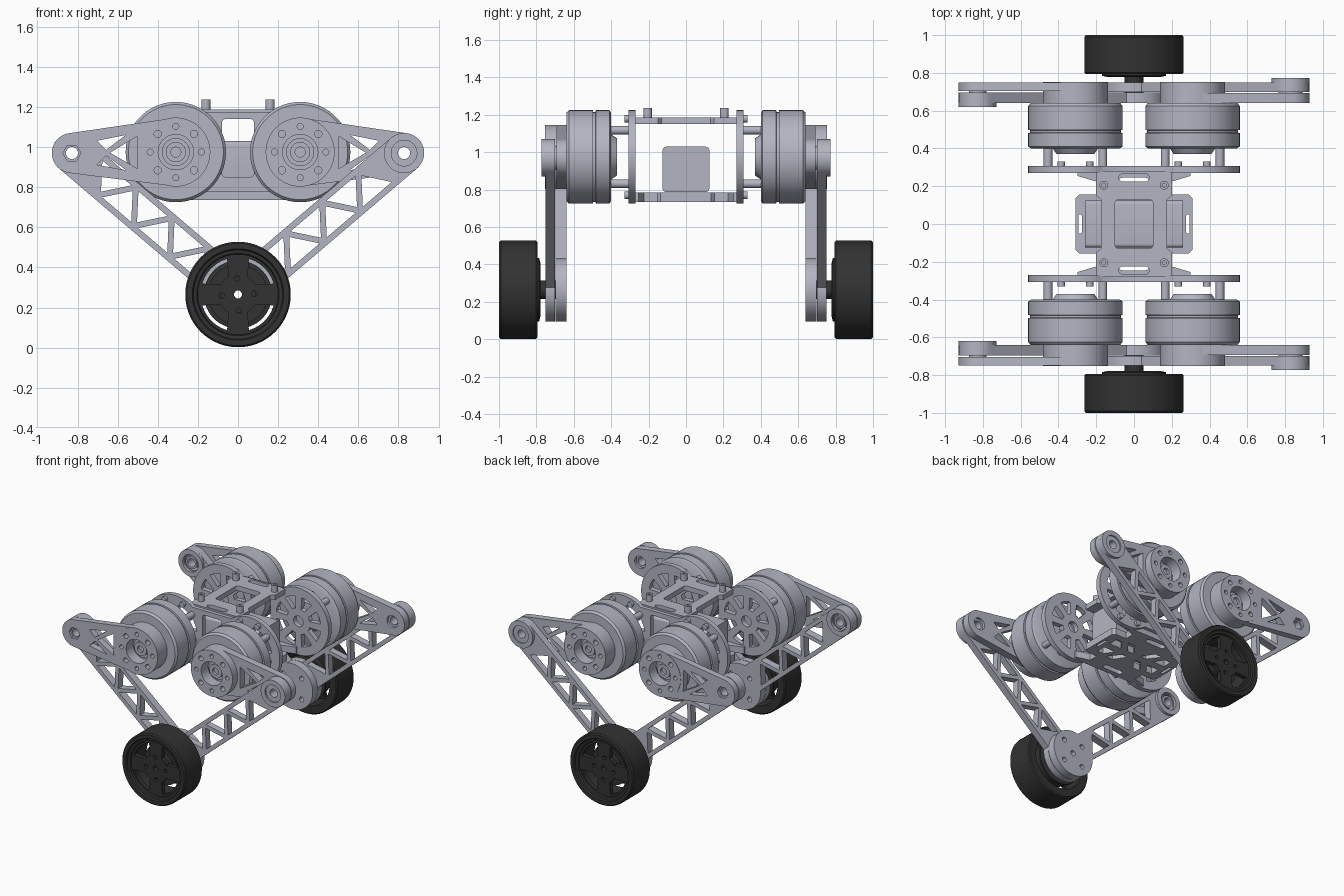
import bpy, bmesh, math
from math import pi, cos, sin, acos, atan2, hypot, radians

if "Cube" in bpy.data.objects:
    bpy.data.objects.remove(bpy.data.objects["Cube"])


def material(name, col):
    m = bpy.data.materials.new(name)
    m.use_nodes = True
    m.diffuse_color = (*col, 1)
    m.node_tree.nodes["Principled BSDF"].inputs["Base Color"].default_value = (*col, 1)
    return m


METAL = material("grey metal", (0.45, 0.46, 0.54))
RUBBER = material("black rubber", (0.032, 0.032, 0.032))


def finish(name, bm, mat):
    """Clean a bmesh and turn it into a shaded object."""
    bmesh.ops.remove_doubles(bm, verts=bm.verts, dist=1e-5)
    bmesh.ops.recalc_face_normals(bm, faces=bm.faces)
    me = bpy.data.meshes.new(name)
    bm.to_mesh(me)
    bm.free()
    me.materials.clear()
    me.materials.append(mat)
    ob = bpy.data.objects.new(name, me)
    bpy.context.collection.objects.link(ob)
    bpy.ops.object.select_all(action='DESELECT')
    ob.select_set(True)
    bpy.context.view_layer.objects.active = ob
    bpy.ops.object.shade_smooth_by_angle(angle=radians(35))
    return ob


def arc(cx, cy, r, a0, a1, n=40):
    return [(cx + r * cos(a0 + (a1 - a0) * i / n), cy + r * sin(a0 + (a1 - a0) * i / n))
            for i in range(n + 1)]


def circle(cx, cy, r, n=32):
    return arc(cx, cy, r, 0, 2 * pi, n)[:-1]


def rect(x0, y0, x1, y1, r=0.02):
    """Rounded rectangle outline."""
    return (arc(x1 - r, y1 - r, r, 0, pi / 2, 5) + arc(x0 + r, y1 - r, r, pi / 2, pi, 5)
            + arc(x0 + r, y0 + r, r, pi, 1.5 * pi, 5) + arc(x1 - r, y0 + r, r, 1.5 * pi, 2 * pi, 5))


def sector(cx, cy, r0, r1, mid, half_in, half_out):
    return (arc(cx, cy, r1, mid - half_out, mid + half_out, 12)
            + arc(cx, cy, r0, mid + half_in, mid - half_in, 8))


def plate(name, loops, a, b, upright=True, mat=METAL):
    """Flat plate with holes: first loop is the outline; spans a..b along y (upright) or z."""
    cu = bpy.data.curves.new(name, 'CURVE')
    cu.dimensions, cu.fill_mode, cu.extrude = '2D', 'BOTH', abs(b - a) / 2
    for pts in loops:
        sp = cu.splines.new('POLY')
        sp.points.add(len(pts) - 1)
        for p, (x, y) in zip(sp.points, pts):
            p.co = (x, y, 0, 1)
        sp.use_cyclic_u = True
    tmp = bpy.data.objects.new(name + "_curve", cu)
    bpy.context.collection.objects.link(tmp)
    me = bpy.data.meshes.new_from_object(tmp.evaluated_get(bpy.context.evaluated_depsgraph_get()))
    bm = bmesh.new()
    bm.from_mesh(me)
    bpy.data.objects.remove(tmp)
    bpy.data.curves.remove(cu)
    bpy.data.meshes.remove(me)
    mid = (a + b) / 2
    for v in bm.verts:
        x, y, z = v.co
        v.co = (x, mid - z, y) if upright else (x, y, mid + z)
    return finish(name, bm, mat)


def lathe(name, profile, cx, cz, s, mat=METAL, n=64):
    """Turn a closed (radius, y) profile round an axis along y; s is the end of the model."""
    bm = bmesh.new()
    rings = [[bm.verts.new((cx + r * cos(2 * pi * i / n), s * y, cz + r * sin(2 * pi * i / n)))
              for i in range(n)] for r, y in profile]
    for k in range(len(rings)):
        p, q = rings[k - 1], rings[k]
        for i in range(n):
            j = (i + 1) % n
            bm.faces.new((p[i], p[j], q[j], q[i]))
    return finish(name, bm, mat)


def rod(name, cx, cz, r, y0, y1, s, n=20):
    return lathe(name, [(0, y0), (r, y0), (r, y1), (0, y1)], cx, cz, s, METAL, n)


def arm(name, A, B, r1, r2, a, b, holes, rounds, y0, y1):
    """Arm from A to B; holes are polygons in (along, across) coordinates from A."""
    th = atan2(B[1] - A[1], B[0] - A[0])
    loops = [arc(*B, r2, th - b, th + b) + arc(*A, r1, th + a, th + 2 * pi - a)]
    for h in holes:
        loops.append([(A[0] + u * cos(th) - v * sin(th), A[1] + u * sin(th) + v * cos(th))
                      for u, v in h])
    return plate(name, loops + rounds, y0, y1)


MX, MZ = 0.31, 0.975          # motor axis
KX, KZ = 0.828, 0.97          # knee axis
AZ = 0.265                    # wheel axle height
L1, L2 = KX - MX, hypot(KX, KZ - AZ)

# truss openings
upper_holes = [[(0.19, 0), (0.325, -0.08), (0.325, 0.08)]]
for q in (1, -1):
    upper_holes.append([(0.125, 0.06 * q), (0.27, 0.088 * q), (0.17, 0.014 * q)])
lower_holes = []
for i in range(6):
    u, v = 0.14 + i * 0.118, 0.07 * (-1) ** i
    lower_holes.append([(u, v), (u + 0.19, v), (u + 0.095, -v * 0.75)])

for s, end in ((-1, "front"), (1, "back")):
    for m, side in ((1, "left"), (-1, "right")):
        tag = f"{end}_{side}"
        cx, K, M, W = m * MX, (m * KX, KZ), (m * MX, MZ), (0, AZ)
        # motor body, rear boss, mounting posts and screws
        lathe("motor_" + tag, [(0, .40), (.235, .40), (.25, .41), (.25, .482), (.24, .484),
                               (.24, .496), (.25, .498), (.25, .625), (.237, .64), (0, .64)],
              cx, MZ, s, n=72)
        lathe("motor_boss_" + tag, [(.04, .37), (.1, .37), (.12, .40), (.04, .40)], cx, MZ, s)
        for i in (1, -1):
            for k in (1, -1):
                rod("mount_post_" + tag, cx + i * .145, MZ + k * .143, .023, .30, .41, s)
                rod("mount_screw_" + tag, cx + i * .075, MZ + k * .205, .02, .29, .33, s, 12)
        # output hub with bolt circle and stepped bearing
        bolts = [circle(cx + .128 * cos(i * pi / 4), MZ + .128 * sin(i * pi / 4),
                        .018 if i % 2 else .015, 14) for i in range(8)]
        plate("output_hub_" + tag, [circle(cx, MZ, .172, 64), circle(cx, MZ, .088)] + bolts,
              s * .638, s * .753)
        lathe("output_bearing_" + tag, [(0, .63), (.09, .63), (.09, .67), (.07, .67), (.07, .69),
                                        (.05, .69), (.05, .71), (.025, .71), (.025, .69), (0, .69)],
              cx, MZ, s, n=32)
        # arms: the left lower arm runs outside its upper arm, the right one inside
        up, low = ((.64, .693), (.70, .75)) if m > 0 else ((.703, .75), (.64, .697))
        phi = acos((.1 - .17) / L1)
        knee_hole = circle(*K, .045, 6 if m < 0 else 32)
        arm("upper_arm_" + tag, K, M, .1, .17, phi, phi, upper_holes,
            [knee_hole, circle(*M, .164, 64)], s * up[0], s * up[1])
        wheel_bolts = [circle(.11 * cos(pi / 4 + i * pi / 2), AZ + .11 * sin(pi / 4 + i * pi / 2), .018, 14)
                       for i in range(4)]
        arm("lower_arm_" + tag, K, W, .1, .17, pi / 2, radians(144), lower_holes,
            [circle(*K, .06), circle(*W, .02, 16)] + wheel_bolts, s * low[0], s * low[1])
        boss = (.749, .772) if m > 0 else (.62, .641)
        plate("knee_boss_" + tag, [circle(*K, .1, 48), circle(*K, .064)], s * boss[0], s * boss[1])
        b0, b1 = (.66, .762) if m > 0 else (.63, .73)
        lathe("knee_bearing_" + tag, [(.03, b0), (.064 if m > 0 else .046, b0),
                                      (.064 if m > 0 else .046, b1), (.03, b1)], *K, s, n=32)

    # wheel: tyre, rim face with windows, inner hub, axle coupling
    lathe("tyre_" + end, [(.255, .795), (.263, .803), (.263, .99), (.255, 1.0), (.228, 1.0),
                          (.222, .988), (.205, .985), (.2, .97), (.2, .795)], 0, AZ, s, RUBBER, 80)
    windows = [sector(0, AZ, .1, .186, radians(45 + 90 * i), radians(16), radians(28)) for i in range(4)]
    nuts = [circle(.082 * cos(i * pi / 2 + .06), AZ + .082 * sin(i * pi / 2 + .06), .014, 14) for i in range(4)]
    plate("wheel_face_" + end, [circle(0, AZ, .203, 64), circle(0, AZ, .02, 16)] + windows + nuts,
          s * .94, s * .972, mat=RUBBER)
    lathe("wheel_hub_" + end, [(.02, .778), (.14, .778), (.17, .785), (.17, .797), (.15, .80),
                               (.15, .89), (.09, .89), (.09, .945), (.02, .945)], 0, AZ, s, RUBBER)
    lathe("axle_coupling_" + end, [(.02, .69), (.05, .69), (.05, .78), (.02, .78)], 0, AZ, s, RUBBER, 32)

    # side plate: two spoked discs joined by a web with a window
    e = acos(-0.6)
    loops = [arc(MX, MZ, .25, -e, e, 56) + arc(-MX, MZ, .25, pi - e, pi + e, 56),
             rect(-.08, .85, .08, 1.14)]
    for m in (1, -1):
        loops.append(circle(m * MX, MZ, .04))
        loops += [sector(m * MX, MZ, .095, .185, radians(22.5 + 45 * i), radians(9), radians(14))
                  for i in range(8)]
    plate("side_plate_" + end, loops, s * .27, s * .307)

# top plate with central opening, slots and four studs
half = [(.2, -.28), (.2, -.15), (.175, -.13), (.175, .13), (.2, .15), (.2, .28)]
top = half + [(-x, -y) for x, y in half]
studs = [(i * .16, k * .205) for i in (1, -1) for k in (1, -1)]
plate("top_plate", [top, rect(-.1, -.13, .1, .13)]
      + [rect(-.08, k * .245 - .02, .08, k * .245 + .02, .019) for k in (1, -1)],
      1.15, 1.187, False)
for x, y in studs:
    plate("top_stud", [circle(x, y, .023, 20), circle(x, y, .011, 12)], 1.17, 1.237, False)

# bottom plate with flared ends and diagonal slots
half = [(.3, -.28), (.3, -.255), (.2, -.225), (.2, -.155), (.29, -.155), (.31, -.135),
        (.31, .135), (.29, .155), (.2, .155), (.2, .225), (.3, .255), (.3, .28)]
base = half + [(-x, -y) for x, y in half]
slots = [rect(-.08, k * .225 - .02, .08, k * .225 + .02, .019) for k in (1, -1)]
slots += [rect(k * .285 - .01, -.05, k * .285 + .01, .05, .009) for k in (1, -1)]
for i in (1, -1):
    for k in (1, -1):
        slots.append([(i * .03, k * .03), (i * .08, k * .03), (i * .15, k * .12), (i * .09, k * .12)])
        slots.append([(i * .14, k * .03), (i * .24, k * .03), (i * .24, k * .1), (i * .19, k * .1)])
plate("bottom_plate", [base] + slots, .735, .785, False)

# electronics box in the middle of the frame
box = plate("battery_box", [rect(-.125, .787, .125, 1.03, .02)], -.26, .26)
box.rotation_euler.z = pi / 2
